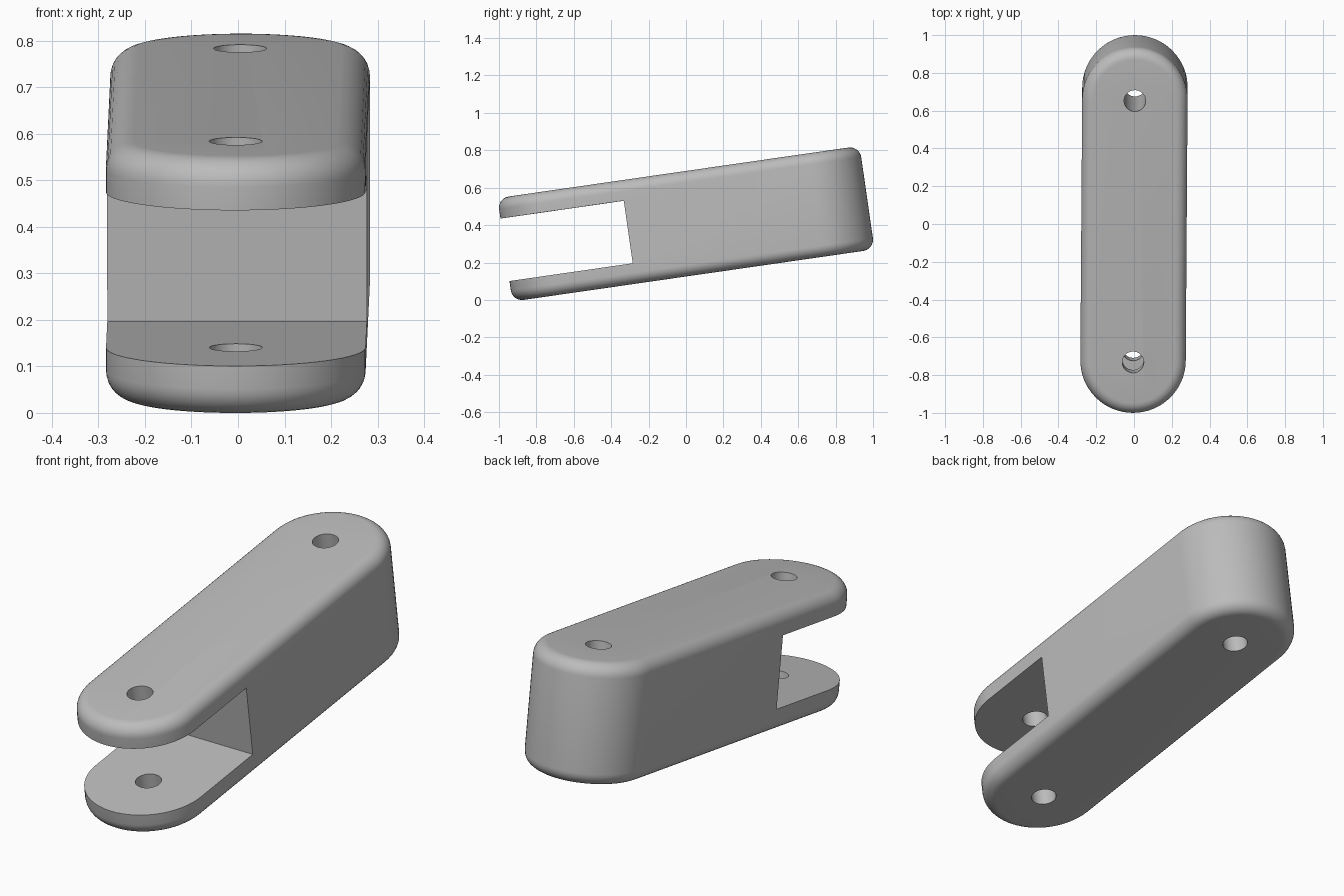
import bpy, bmesh
from math import cos, sin, pi, radians
from mathutils import Matrix

cube = bpy.data.objects.get("Cube")
if cube:
    bpy.data.objects.remove(cube, do_unlink=True)

HALF_W, HALF_H = 0.279, 0.279      # half width (also end radius) and half height
END_Y = 0.699                      # centres of the round ends and of the pin holes
ROUND = 0.06                       # edge rounding
HOLE_R = 0.057
SLOT_Y, SLOT_HALF = -0.31, 0.169   # slot floor and half height
ARC = 32

grey = bpy.data.materials.new("grey metal")
grey.use_nodes = True
grey.diffuse_color = (0.5, 0.5, 0.5, 1)
grey.node_tree.nodes["Principled BSDF"].inputs["Base Color"].default_value = (0.5, 0.5, 0.5, 1)


def add_object(name, bm):
    bmesh.ops.recalc_face_normals(bm, faces=bm.faces)
    mesh = bpy.data.meshes.new(name)
    bm.to_mesh(mesh)
    bm.free()
    mesh.materials.append(grey)
    obj = bpy.data.objects.new(name, mesh)
    bpy.context.collection.objects.link(obj)
    return obj


# Round-ended bar with softened top and bottom rims
bm = bmesh.new()
outline = []
for side in (1, -1):
    for i in range(ARC + 1):
        a = pi * i / ARC
        outline.append(bm.verts.new((side * HALF_W * cos(a),
                                     side * (END_Y + HALF_W * sin(a)), -HALF_H)))
base = bm.faces.new(outline)
extruded = bmesh.ops.extrude_face_region(bm, geom=[base])["geom"]
bmesh.ops.translate(bm, vec=(0, 0, 2 * HALF_H),
                    verts=[g for g in extruded if isinstance(g, bmesh.types.BMVert)])
rims = [e for e in bm.edges if abs(e.verts[0].co.z - e.verts[1].co.z) < 0.001]
bmesh.ops.bevel(bm, geom=rims, offset=ROUND, segments=8, profile=0.5, affect='EDGES')
link = add_object("clevis_link", bm)

# Cutters: fork slot and two pin holes
cutters = []
bm = bmesh.new()
bmesh.ops.create_cube(bm, size=1, matrix=Matrix.Translation((0, SLOT_Y - 0.5, 0))
                      @ Matrix.Diagonal((1, 1, 2 * SLOT_HALF, 1)))
cutters.append(add_object("slot_cutter", bm))
for name, y in (("front_hole_cutter", -END_Y), ("back_hole_cutter", END_Y)):
    bm = bmesh.new()
    bmesh.ops.create_cone(bm, cap_ends=True, segments=40, radius1=HOLE_R, radius2=HOLE_R,
                          depth=1, matrix=Matrix.Translation((0, y, 0)))
    cutters.append(add_object(name, bm))

bpy.ops.object.select_all(action='DESELECT')
link.select_set(True)
bpy.context.view_layer.objects.active = link
for cutter in cutters:
    cutter.hide_render = True
    mod = link.modifiers.new(cutter.name, 'BOOLEAN')
    mod.operation = 'DIFFERENCE'
    mod.solver = 'EXACT'
    mod.object = cutter
    bpy.ops.object.modifier_apply(modifier=mod.name)
    bpy.data.objects.remove(cutter, do_unlink=True)

# Smooth curves, keep cut edges crisp, then tilt into place
bpy.ops.object.shade_smooth_by_angle(angle=radians(30))
link.rotation_euler = (radians(8.2), 0, radians(-0.4))
link.location.z = 0.4075
